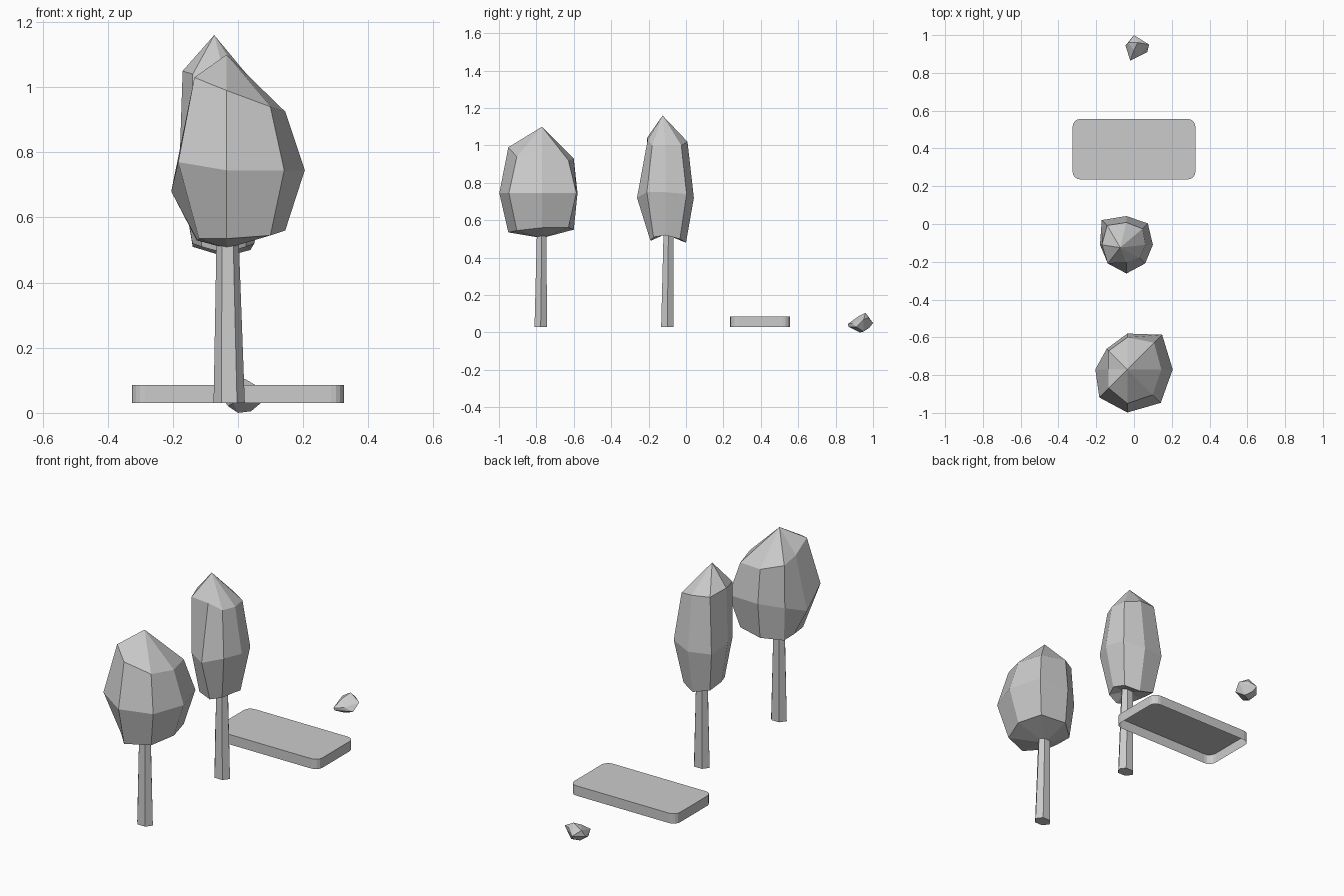
import bpy, bmesh, math
from mathutils import Vector

if "Cube" in bpy.data.objects:
    bpy.data.objects.remove(bpy.data.objects["Cube"])


def finish(bm, name):
    bmesh.ops.recalc_face_normals(bm, faces=bm.faces)
    mesh = bpy.data.meshes.new(name)
    bm.to_mesh(mesh)
    bm.free()
    obj = bpy.data.objects.new(name, mesh)
    bpy.context.collection.objects.link(obj)
    return obj


def loft(name, rings, bottom=None, top=None):
    """Skin closed rings; close ends with a pole point, or an n-gon if None."""
    bm = bmesh.new()
    loops = [[bm.verts.new(p) for p in ring] for ring in rings]
    n = len(loops[0])
    for a, b in zip(loops, loops[1:]):
        for i in range(n):
            j = (i + 1) % n
            bm.faces.new((a[i], a[j], b[j], b[i]))
    for loop, pole in ((loops[0], bottom), (loops[-1], top)):
        if pole is None:
            bm.faces.new(loop)
        else:
            p = bm.verts.new(pole)
            for i in range(n):
                bm.faces.new((loop[i], loop[(i + 1) % n], p))
    return finish(bm, name)


def crown_ring(cx, cy, radii, heights):
    return [(cx + r * math.cos(i * math.pi / 4), cy + r * math.sin(i * math.pi / 4), z)
            for i, (r, z) in enumerate(zip(radii, heights))]


def trunk(name, x, y):
    def ring(rx, ry, cx, cy, z):
        return [(cx + rx * math.cos(k * math.pi / 3), cy + ry * math.sin(k * math.pi / 3), z)
                for k in range(6)]
    loft(name, [ring(0.048, 0.038, x, y, 0.03),
                ring(0.034, 0.030, x - 0.005, y + 0.006, 0.54)])


# Front tree: broad crown
cx, cy = -0.035, -0.77
loft("front_tree_crown", [
    crown_ring(cx, cy, (.18, .20, .17, .13, .09, .12, .18, .19),
               (.56, .56, .55, .53, .53, .535, .535, .545)),
    crown_ring(cx, cy, (.24, .26, .19, .155, .17, .21, .228, .25),
               (.745, .745, .745, .72, .68, .77, .745, .745)),
    crown_ring(cx, cy, (.18, .20, .17, .14, .10, .14, .18, .19),
               (.925, .92, .93, .95, .97, 1.03, .99, .94)),
], bottom=(cx, cy, 0.505), top=(cx, cy, 1.10))
trunk("front_tree_trunk", -0.027, -0.777)

# Second tree: slim, taller crown
cx, cy = -0.04, -0.11
loft("rear_tree_crown", [
    crown_ring(cx, cy, (.09, .11, .11, .14, .10, .10, .08, .09),
               (.52, .50, .48, .51, .52, .51, .49, .51)),
    crown_ring(cx, cy, (.14, .16, .152, .185, .14, .14, .152, .14),
               (.75, .74, .72, .73, .75, .73, .72, .75)),
    crown_ring(cx, cy, (.10, .12, .118, .145, .13, .14, .095, .10),
               (1.0, 1.0, 1.02, 1.03, 1.05, 1.04, 1.03, 1.0)),
], bottom=(cx, cy, 0.525), top=(-0.073, -0.125, 1.16))
trunk("rear_tree_trunk", -0.027, -0.10)

# Slab: rounded plate, hollow underneath
bm = bmesh.new()
r, outline = 0.04, []
for k, (sx, sy) in enumerate(((1, 1), (-1, 1), (-1, -1), (1, -1))):
    for s in range(5):
        a = k * math.pi / 2 + s * math.pi / 8
        outline.append((sx * (0.325 - r) + r * math.cos(a),
                        0.396 + sy * (0.16 - r) + r * math.sin(a)))
top = bm.faces.new([bm.verts.new((x, y, 0.085)) for x, y in outline])
low = [bm.verts.new((x, y, 0.03)) for x, y in outline]
up = list(top.verts)
for i in range(len(up)):
    j = (i + 1) % len(up)
    bm.faces.new((up[j], up[i], low[i], low[j]))
finish(bm, "slab")

# Small faceted rock
bm = bmesh.new()
for p in ((0, 1.0, .05), (.04, .975, .08), (.08, .95, .07), (.07, .91, .03),
          (.03, .89, .05), (-.015, .87, .03), (-.03, .90, .02), (-.045, .945, .04),
          (.02, .96, .105), (-.03, .96, .075), (0, .93, 0), (.04, .95, .005),
          (-.02, .865, .045), (.0, .92, .085), (.01, .98, .025)):
    bm.verts.new(Vector(p))
hull = bmesh.ops.convex_hull(bm, input=bm.verts)
bmesh.ops.delete(bm, geom=[v for v in bm.verts if not v.link_faces], context='VERTS')
finish(bm, "rock")
